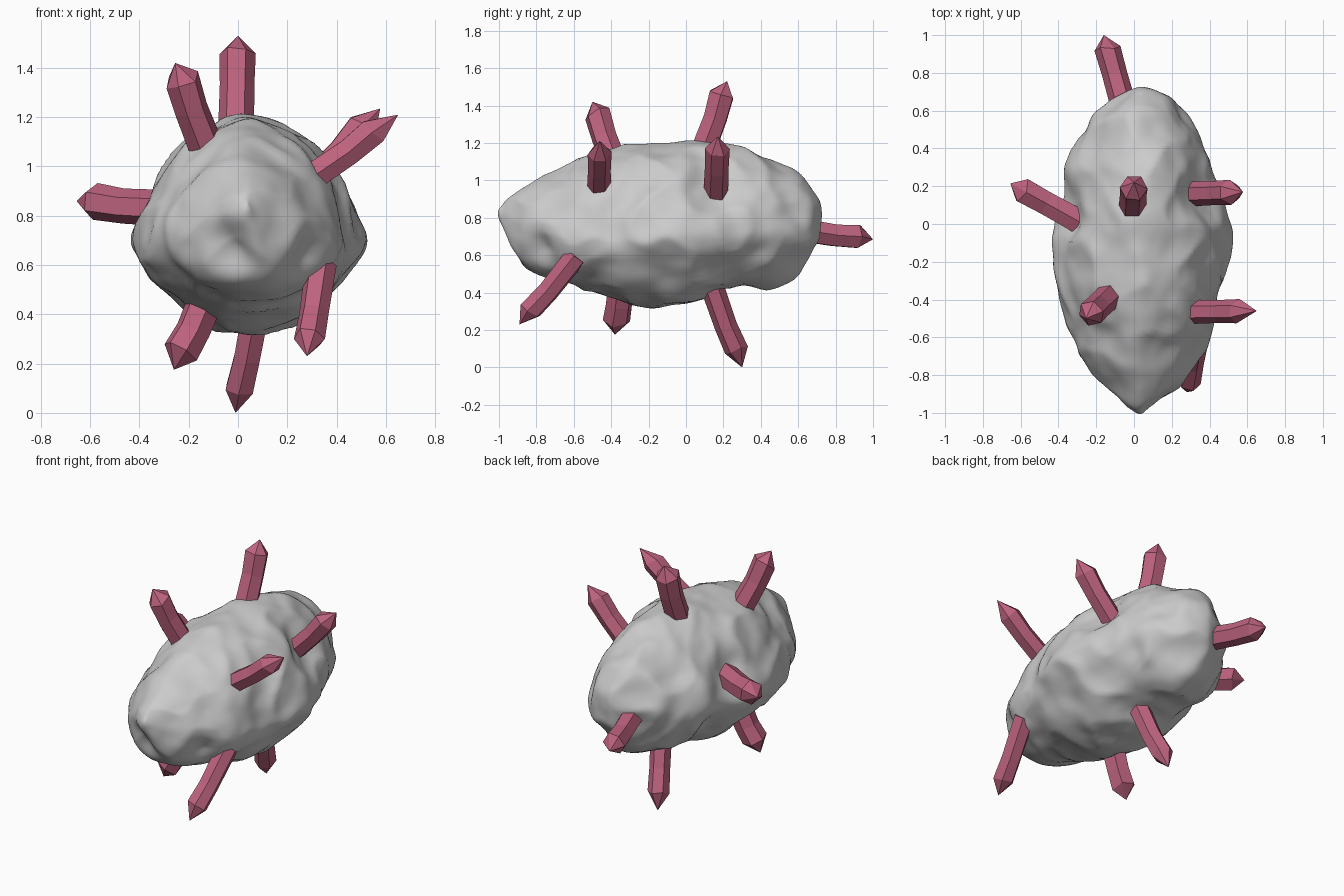
import bpy, bmesh, math, random
from mathutils import Vector, noise

if "Cube" in bpy.data.objects:
    bpy.data.objects.remove(bpy.data.objects["Cube"])

random.seed(4)

# Rock cross-sections along y: (y, left x, right x, bottom z, top z, z of widest point)
SECTIONS = [
    (-1.012, 0.03, 0.05, 0.82, 0.85, 0.83),
    (-0.97, -0.05, 0.12, 0.66, 0.90, 0.79),
    (-0.88, -0.14, 0.22, 0.55, 0.97, 0.74),
    (-0.75, -0.25, 0.35, 0.49, 1.04, 0.71),
    (-0.60, -0.32, 0.42, 0.45, 1.10, 0.70),
    (-0.45, -0.36, 0.43, 0.39, 1.18, 0.70),
    (-0.30, -0.41, 0.48, 0.34, 1.21, 0.70),
    (-0.15, -0.43, 0.52, 0.31, 1.21, 0.70),
    (0.00, -0.40, 0.51, 0.32, 1.22, 0.70),
    (0.15, -0.37, 0.45, 0.39, 1.20, 0.71),
    (0.30, -0.38, 0.41, 0.42, 1.17, 0.73),
    (0.45, -0.30, 0.37, 0.41, 1.12, 0.75),
    (0.57, -0.22, 0.29, 0.46, 1.07, 0.77),
    (0.66, -0.12, 0.22, 0.59, 0.97, 0.78),
    (0.705, -0.02, 0.13, 0.68, 0.90, 0.79),
    (0.72, 0.04, 0.06, 0.77, 0.81, 0.79),
]

# Broad dents: centre, reach, depth
DENTS = [
    ((-0.05, -0.95, 0.66), 0.16, 0.04),
    ((0.32, -0.80, 0.60), 0.14, 0.03),
    ((0.36, 0.16, 0.95), 0.22, 0.05),
    ((-0.32, 0.03, 0.86), 0.20, 0.04),
    ((0.25, 0.58, 0.85), 0.14, 0.03),
]

def section(y):
    for a, b in zip(SECTIONS, SECTIONS[1:]):
        if y <= b[0]:
            t = max(0.0, (y - a[0]) / (b[0] - a[0]))
            return [p + (q - p) * t for p, q in zip(a[1:], b[1:])]
    return SECTIONS[-1][1:]

# Rock: a sphere fitted to the sections, diamond-like in the middle, blunter low at the front
bm = bmesh.new()
bmesh.ops.create_icosphere(bm, subdivisions=6, radius=1)
for v in bm.verts:
    u, t, w = v.co
    y = -0.146 + 0.866 * t
    left, right, bottom, top, zc = section(y)
    xc = 0.04
    r = math.hypot(u, w) or 1.0
    c, s = u / r, w / r
    front = min(1.0, max(0.0, (-0.25 - y) / 0.4))
    blend = min(1.0, max(0.0, 0.5 - 1.5 * s))
    e = 1.65 + blend * 0.5 * front
    k = (abs(c) ** e + abs(s) ** e) ** (-1 / e)
    x = xc + k * c * ((right - xc) if c > 0 else (xc - left))
    z = zc + k * s * ((top - zc) if s > 0 else (zc - bottom))
    v.co = (x, y, z)
for _ in range(6):
    bmesh.ops.smooth_vert(bm, verts=bm.verts, factor=0.5,
                          use_axis_x=True, use_axis_y=True, use_axis_z=True)
bm.normal_update()
shifts = []
for v in bm.verts:
    p = v.co
    # Ridged noise gives creased facets
    d = 0.03 * noise.noise(p * 3.6)
    d += 0.035 * (0.2 - abs(noise.noise(p * 4.5 + Vector((5, 2, 7)))))
    d += 0.007 * noise.noise(p * 10)
    for centre, reach, depth in DENTS:
        q = (p - Vector(centre)).length / reach
        if q < 1:
            d -= depth * (1 - q * q) ** 2
    shifts.append(v.normal * d)
for v, d in zip(bm.verts, shifts):
    v.co += d
for f in bm.faces:
    f.smooth = True
mesh = bpy.data.meshes.new("rock")
bm.to_mesh(mesh)
bm.free()
bpy.context.collection.objects.link(bpy.data.objects.new("rock", mesh))

pink = bpy.data.materials.new("crystal_pink")
pink.diffuse_color = (0.51, 0.125, 0.21, 1)
pink.use_nodes = True
pink.node_tree.nodes["Principled BSDF"].inputs["Base Color"].default_value = pink.diffuse_color

# Crystal: six-sided shaft with a slight kink, a shoulder and an off-centre point
def crystal(name, base, tip, radius=0.071, point=0.09, turn=0.0):
    base, tip = Vector(base), Vector(tip)
    axis = (tip - base).normalized()
    side = axis.cross(Vector((0, 0, 1))).normalized()
    up = side.cross(axis)
    start = base - axis * 0.1
    length = (tip - start).length
    bm = bmesh.new()
    rings = []
    for d, scale, kink in ((0, 1.0, 0), ((length - point) * 0.65, 0.95, -0.006),
                           (length - point, 1.0, 0.004)):
        ring = []
        for i in range(6):
            a = turn + i * math.pi / 3
            jag = random.uniform(-0.015, 0.015) if d > length * 0.7 else 0
            p = start + axis * (d + jag) + up * kink
            ring.append(bm.verts.new(
                p + (side * math.cos(a) + up * math.sin(a)) * radius * scale))
        rings.append(ring)
    apex = bm.verts.new(tip)
    bm.faces.new(rings[0][::-1])
    for i in range(6):
        j = (i + 1) % 6
        for lo, hi in zip(rings, rings[1:]):
            bm.faces.new((lo[i], lo[j], hi[j], hi[i]))
        bm.faces.new((rings[-1][i], rings[-1][j], apex))
    bmesh.ops.recalc_face_normals(bm, faces=bm.faces)
    mesh = bpy.data.meshes.new(name)
    bm.to_mesh(mesh)
    bm.free()
    mesh.materials.append(pink)
    bpy.context.collection.objects.link(bpy.data.objects.new(name, mesh))

# Crystals placed around the rock: base on the surface, then tip
crystal("crystal_top_back", (-0.007, 0.10, 1.19), (0, 0.22, 1.53), 0.074, 0.07)
crystal("crystal_top_front", (-0.14, -0.39, 1.11), (-0.255, -0.50, 1.42), 0.073, 0.08)
crystal("crystal_right_front", (0.33, -0.465, 0.98), (0.65, -0.46, 1.21), 0.064, 0.12)
crystal("crystal_right_back", (0.32, 0.16, 0.96), (0.577, 0.17, 1.235), 0.067, 0.10)
crystal("crystal_left", (-0.33, 0.035, 0.835), (-0.655, 0.215, 0.86), 0.075, 0.08, math.pi / 6)
crystal("crystal_back", (-0.065, 0.66, 0.73), (-0.16, 1.0, 0.685), 0.070, 0.08)
crystal("crystal_under_front", (0.325, -0.65, 0.52), (0.28, -0.89, 0.23), 0.064, 0.10)
crystal("crystal_under_left", (-0.15, -0.35, 0.42), (-0.26, -0.38, 0.175), 0.076, 0.08)
crystal("crystal_under_back", (0.065, 0.16, 0.38), (-0.01, 0.30, 0.0), 0.064, 0.10)
